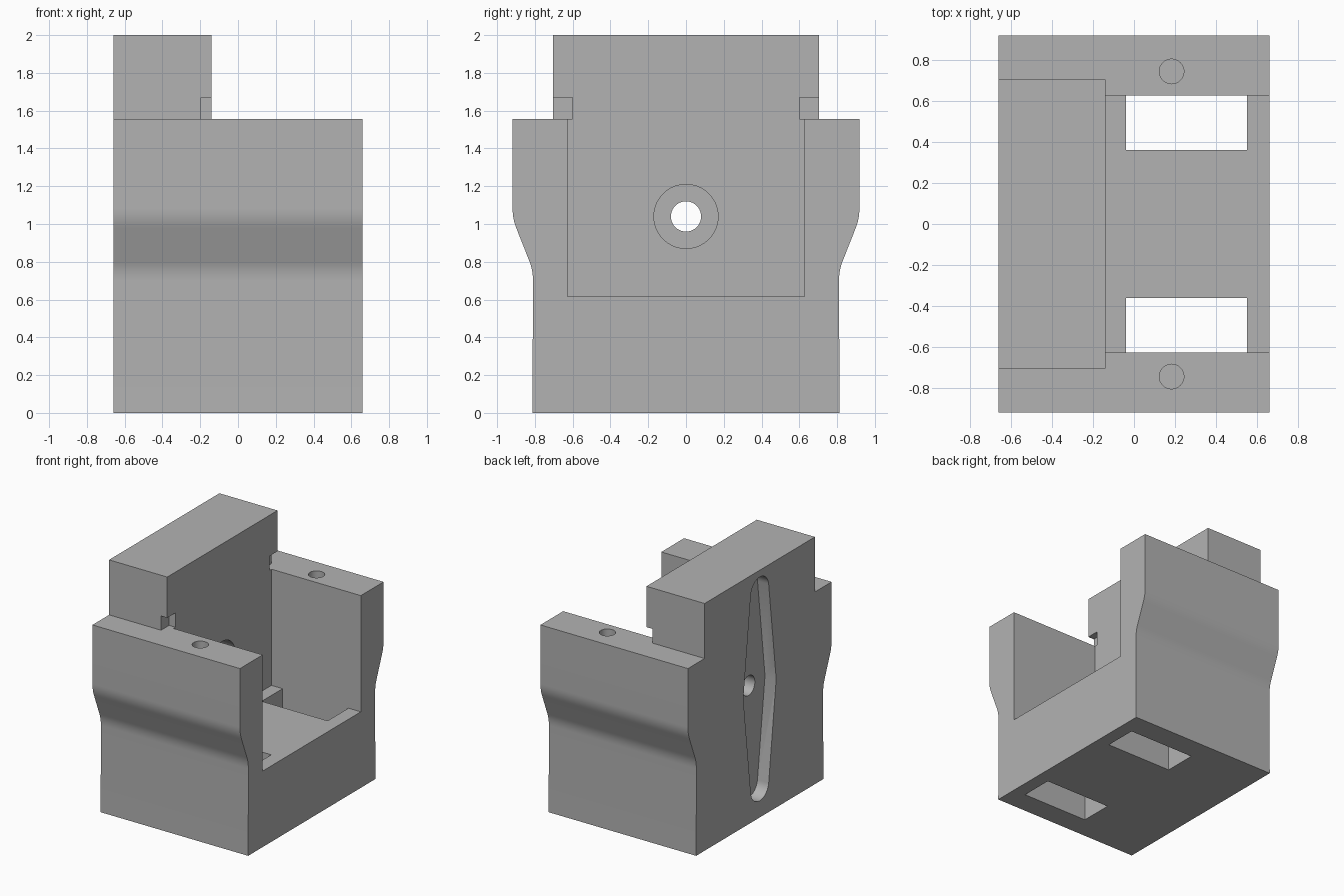
import bpy
import bmesh
from math import cos, sin, pi, radians
from mathutils import Vector

cube = bpy.data.objects.get("Cube")
if cube:
    bpy.data.objects.remove(cube, do_unlink=True)

grey = bpy.data.materials.new("plain_grey")
grey.use_nodes = True
colour = (0.45, 0.45, 0.45, 1)
grey.diffuse_color = colour
grey.node_tree.nodes["Principled BSDF"].inputs["Base Color"].default_value = colour


def prism(name, outline, axis, start, end):
    """Extrude a 2D outline: (y, z) points along x, or (x, y) points along z."""
    def place(p, t):
        return (t, p[0], p[1]) if axis == "x" else (p[0], p[1], t)
    bm = bmesh.new()
    face = bm.faces.new([bm.verts.new(place(p, start)) for p in outline])
    moved = bmesh.ops.extrude_face_region(bm, geom=[face])["geom"]
    shift = Vector(place((0, 0), end - start))
    bmesh.ops.translate(bm, vec=shift,
                        verts=[v for v in moved if isinstance(v, bmesh.types.BMVert)])
    bmesh.ops.recalc_face_normals(bm, faces=bm.faces)
    mesh = bpy.data.meshes.new(name)
    bm.to_mesh(mesh)
    bm.free()
    mesh.materials.append(grey)
    obj = bpy.data.objects.new(name, mesh)
    bpy.context.collection.objects.link(obj)
    return obj


def rect(a0, a1, b0, b1):
    return [(a0, b0), (a1, b0), (a1, b1), (a0, b1)]


def arc(cx, cy, r, start, end, steps):
    angles = [radians(start + (end - start) * i / steps) for i in range(steps + 1)]
    return [(cx + r * cos(a), cy + r * sin(a)) for a in angles]


def circle(cx, cy, r):
    return arc(cx, cy, r, 0, 360, 40)[:-1]


def soften(a, b, c, steps=6):
    """Rounded corner from a to c, bending towards b."""
    a, b, c = Vector(a), Vector(b), Vector(c)
    ts = [i / steps for i in range(steps + 1)]
    return [tuple(a * (1 - t) ** 2 + b * 2 * t * (1 - t) + c * t * t) for t in ts]


def cut(target, cutter):
    mod = target.modifiers.new("cut", "BOOLEAN")
    mod.operation = "DIFFERENCE"
    mod.solver = "EXACT"
    mod.object = cutter
    bpy.context.view_layer.update()
    result = target.evaluated_get(bpy.context.evaluated_depsgraph_get())
    mesh = bpy.data.meshes.new_from_object(result)
    target.modifiers.clear()
    target.data = mesh
    bpy.data.objects.remove(cutter, do_unlink=True)


HALF, WALL, SHOULDER, BORE = 0.66, -0.14, 1.555, 1.04

# Body with flared sides and raised rear block
side = [(0.813, 0)]
side += soften((0.81, 0.70), (0.81, 0.755), (0.828, 0.80))
side += soften((0.897, 0.975), (0.918, 1.025), (0.918, 1.08))
side += [(0.918, SHOULDER), (0.705, SHOULDER), (0.705, 2)]
body = prism("housing_body", side + [(-y, z) for y, z in reversed(side)], "x", -HALF, HALF)

# Open space above the side walls, and the pocket between them
cut(body, prism("upper_cut", rect(WALL, 1, -1, 1), "z", SHOULDER, 2.2))
cut(body, prism("pocket_cut", rect(WALL, 1, -0.627, 0.627), "z", 0.615, 2.2))

for s in (-1, 1):
    # Floor window, screw hole and small relief notch on each side
    cut(body, prism("window_cut", rect(-0.04, 0.55, *sorted((s * 0.36, s * 0.627))),
                    "z", -0.1, 0.8))
    cut(body, prism("screw_cut", circle(0.183, s * 0.743, 0.06), "z", 1.2, 1.7))
    cut(body, prism("notch_cut", rect(-0.195, 0, *sorted((s * 0.602, s * 0.8))),
                    "z", SHOULDER, 1.67))

# Central bore with a counterbore on the pocket side
cut(body, prism("bore_cut", circle(0, BORE, 0.08), "x", -1, 0.2))
cut(body, prism("counterbore_cut", circle(0, BORE, 0.17), "x", -0.34, 0.2))

# Tapered slot with rounded ends on the rear wall
slot = [(0.21, BORE)] + arc(0, BORE + 0.79, 0.115, 7, 173, 18)
slot += [(-0.21, BORE)] + arc(0, BORE - 0.79, 0.115, 187, 353, 18)
cut(body, prism("slot_cut", slot, "x", -1, -0.56))

bpy.ops.object.select_all(action="DESELECT")
body.select_set(True)
bpy.context.view_layer.objects.active = body
bpy.ops.object.shade_smooth_by_angle(angle=pi / 6)
